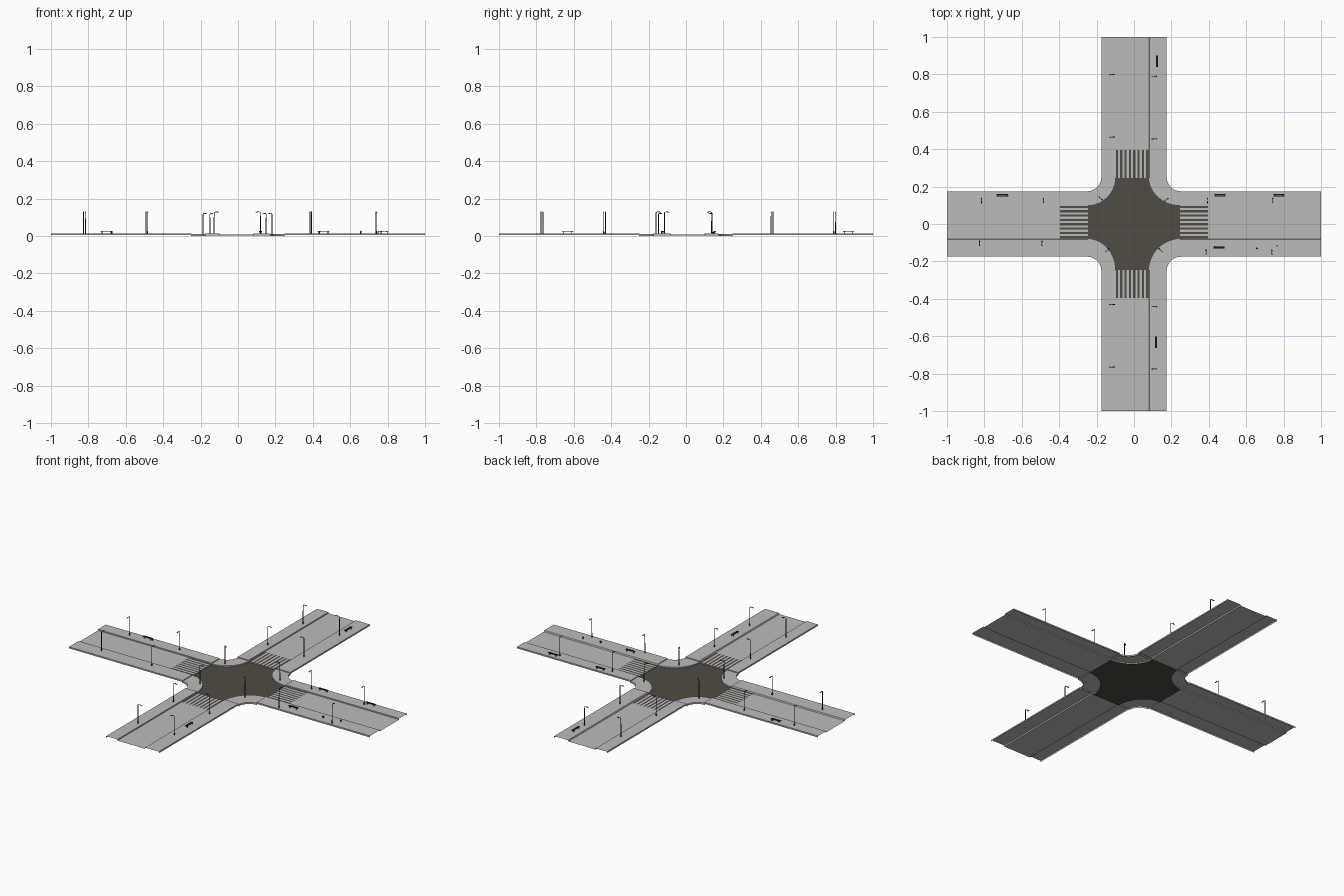
import bpy, bmesh, math
from mathutils import Matrix, Vector

if "Cube" in bpy.data.objects:
    bpy.data.objects.remove(bpy.data.objects["Cube"])


def material(name, rgb):
    m = bpy.data.materials.new(name)
    m.diffuse_color = (*rgb, 1)
    m.use_nodes = True
    m.node_tree.nodes["Principled BSDF"].inputs["Base Color"].default_value = m.diffuse_color
    return m


CONCRETE = material("light_concrete", (0.5, 0.5, 0.5))
ASPHALT = material("dark_asphalt", (0.08, 0.071, 0.056))
METAL = material("black_metal", (0.022, 0.022, 0.022))

WALK, ROAD, LOW_WALK, CENTRE = 0.015, 0.008, 0.010, 0.003
K0, K1 = -0.10, 0.08          # kerb lines across a street
START, EDGE = 0.25, 0.175     # where an arm begins, half width of a street


def finish(name, bm, mat, sheet=False):
    bmesh.ops.recalc_face_normals(bm, faces=bm.faces[:])
    if sheet:  # open sheets face upwards
        bm.normal_update()
        if sum(f.normal.z * f.calc_area() for f in bm.faces) < 0:
            bmesh.ops.reverse_faces(bm, faces=bm.faces[:])
    me = bpy.data.meshes.new(name)
    bm.to_mesh(me)
    bm.free()
    me.materials.append(mat)
    ob = bpy.data.objects.new(name, me)
    bpy.context.collection.objects.link(ob)
    return ob


def strip(bm, rows):
    """Skin consecutive rows of points."""
    grid = [[bm.verts.new(p) for p in row] for row in rows]
    for a, b in zip(grid, grid[1:]):
        for i in range(len(a) - 1):
            bm.faces.new((a[i], a[i + 1], b[i + 1], b[i]))


def box(bm, centre, size):
    bmesh.ops.create_cube(bm, size=1, matrix=Matrix.Translation(centre) @ Matrix.Diagonal((*size, 1)))


def rod(bm, a, b, r1, r2=None, n=6):
    a, b = Vector(a), Vector(b)
    d = b - a
    rot = d.to_track_quat('Z', 'Y').to_matrix().to_4x4()
    bmesh.ops.create_cone(bm, cap_ends=True, segments=n, radius1=r1, radius2=r1 if r2 is None else r2,
                          depth=d.length, matrix=Matrix.Translation((a + b) / 2) @ rot)


# Street arms: kerbed profile run outwards, plus crossing stripes
PROFILE = [(-EDGE, 0.006), (-EDGE, WALK), (K0, WALK), (K0, ROAD),
           (K1, ROAD), (K1 + 0.003, WALK), (EDGE, WALK), (EDGE, 0.006)]
ARMS = {
    "north": lambda u, v, z: (u, v, z),
    "south": lambda u, v, z: (u, -v, z),
    "east": lambda u, v, z: (v, -u, z),
    "west": lambda u, v, z: (-v, -u, z),
}
for side, place in ARMS.items():
    bm = bmesh.new()
    strip(bm, [[place(u, v, z) for u, z in PROFILE] for v in (START - 0.005, 1.0)])
    finish(side + "_street", bm, CONCRETE, True)
    # step down to the junction
    bm = bmesh.new()
    for (u0, z0), (u1, z1) in zip(PROFILE, PROFILE[1:]):
        if z0 == z1:
            strip(bm, [[place(u0, START - 0.005, z), place(u1, START - 0.005, z)] for z in (CENTRE, z0)])
    finish(side + "_step", bm, CONCRETE)
    bm = bmesh.new()
    for i in range(8):
        u = -0.0915 + i * 0.0232
        strip(bm, [[place(u - 0.0055, v, ROAD + 0.0006), place(u + 0.0055, v, ROAD + 0.0006)]
                   for v in (START - 0.005, 0.395)])
    finish(side + "_crossing_stripes", bm, ASPHALT, True)


# Junction: rounded corner pavements and the dark centre between them
def corner_arc(sx, sy, inner):
    kx = K1 if sx > 0 else -K0
    ky = -K0 if sy > 0 else K1
    rx, ry = (START - kx, START - ky) if inner else (START - EDGE,) * 2
    return [(sx * (START - rx * math.cos(t)), sy * (START - ry * math.sin(t)))
            for t in (math.pi / 2 * i / 12 for i in range(13))]


outline = []
for name, sx, sy in (("northeast", 1, 1), ("northwest", -1, 1), ("southwest", -1, -1), ("southeast", 1, -1)):
    inner, outer = corner_arc(sx, sy, True), corner_arc(sx, sy, False)
    outline += inner[::-1] if sx == sy else inner
    bm = bmesh.new()
    strip(bm, [[(*o, 0), (*o, LOW_WALK), (*i, LOW_WALK), (*i, CENTRE)] for o, i in zip(outer, inner)])
    finish(name + "_corner_pavement", bm, CONCRETE, True)
bm = bmesh.new()
bm.faces.new([bm.verts.new((x, y, CENTRE)) for x, y in outline])
finish("junction_centre", bm, ASPHALT, True)


# Street lamps: pole position, arm direction, base height, top height
def lamp(name, x, y, dx, dy, base=WALK, top=0.13):
    bm = bmesh.new()
    d = Vector((dx, dy, 0)).normalized()
    p = Vector((x, y, 0))
    up = Vector((0, 0, 1))
    rod(bm, p + up * base, p + up * (base + 0.012), 0.0034, 0.0026)
    rod(bm, p + up * base, p + up * (top - 0.004), 0.0023, 0.0018)
    rod(bm, p + up * (top - 0.005), p + d * 0.006 + up * (top - 0.001), 0.0016)
    rod(bm, p + d * 0.005 + up * (top - 0.001), p + d * 0.016 + up * (top - 0.001), 0.0015)
    rod(bm, p + d * 0.014 + up * (top - 0.002), p + d * 0.026 + up * (top - 0.003), 0.003, 0.0022)
    finish(name, bm, METAL)


LAMPS = [(-0.128, y, 1, 0) for y in (0.80, 0.465, -0.43, -0.765)]
LAMPS += [(0.12, y, -1, 0) for y in (0.79, 0.455, -0.44, -0.775)]
LAMPS += [(x, 0.137, 0, -1) for x in (-0.815, -0.483, 0.393, 0.742)]
LAMPS += [(x, -0.115, 0, 1) for x in (-0.826, -0.492)]
LAMPS += [(x, -0.16, 0, 1) for x in (0.385, 0.737)]
for i, args in enumerate(LAMPS):
    lamp(f"street_lamp_{i + 1}", *args)
for i, (x, y) in enumerate([(-0.187, 0.143), (0.182, 0.137), (-0.15, -0.147), (0.15, -0.147)]):
    lamp(f"corner_lamp_{i + 1}", x, y, -x, -y, LOW_WALK, 0.122)

# Benches: slatted seat on two legs
for i, (x, y, along_y) in enumerate([(0.123, 0.87, 1), (0.118, -0.632, 1), (-0.705, 0.153, 0),
                                     (0.46, 0.153, 0), (0.775, 0.153, 0), (0.455, -0.124, 0)]):
    bm = bmesh.new()
    for k in (-1, 0, 1):
        box(bm, (0, k * 0.0045, 0.0105), (0.06, 0.0036, 0.002))
    for k in (-1, 1):
        box(bm, (k * 0.022, 0, 0.0085), (0.004, 0.012, 0.002))
        for s in (-1, 1):
            box(bm, (k * 0.022, s * 0.0045, 0.004), (0.003, 0.002, 0.008))
    bm.transform(Matrix.Translation((x, y, WALK)) @ Matrix.Rotation(math.pi / 2 * along_y, 4, 'Z'))
    finish(f"bench_{i + 1}", bm, METAL)

# Hydrant and litter bin on the east street
bm = bmesh.new()
rod(bm, (0.657, -0.13, WALK), (0.657, -0.13, WALK + 0.010), 0.0035, n=8)
rod(bm, (0.657, -0.13, WALK + 0.010), (0.657, -0.13, WALK + 0.014), 0.0035, 0.001, n=8)
rod(bm, (0.651, -0.13, WALK + 0.008), (0.663, -0.13, WALK + 0.008), 0.0015)
finish("hydrant", bm, METAL)
for i, (x, y) in enumerate([(0.765, -0.117), (-0.675, 0.153)]):
    bm = bmesh.new()
    rod(bm, (x, y, WALK), (x, y, WALK + 0.011), 0.003, 0.004, n=8)
    finish(f"litter_bin_{i + 1}", bm, METAL)
